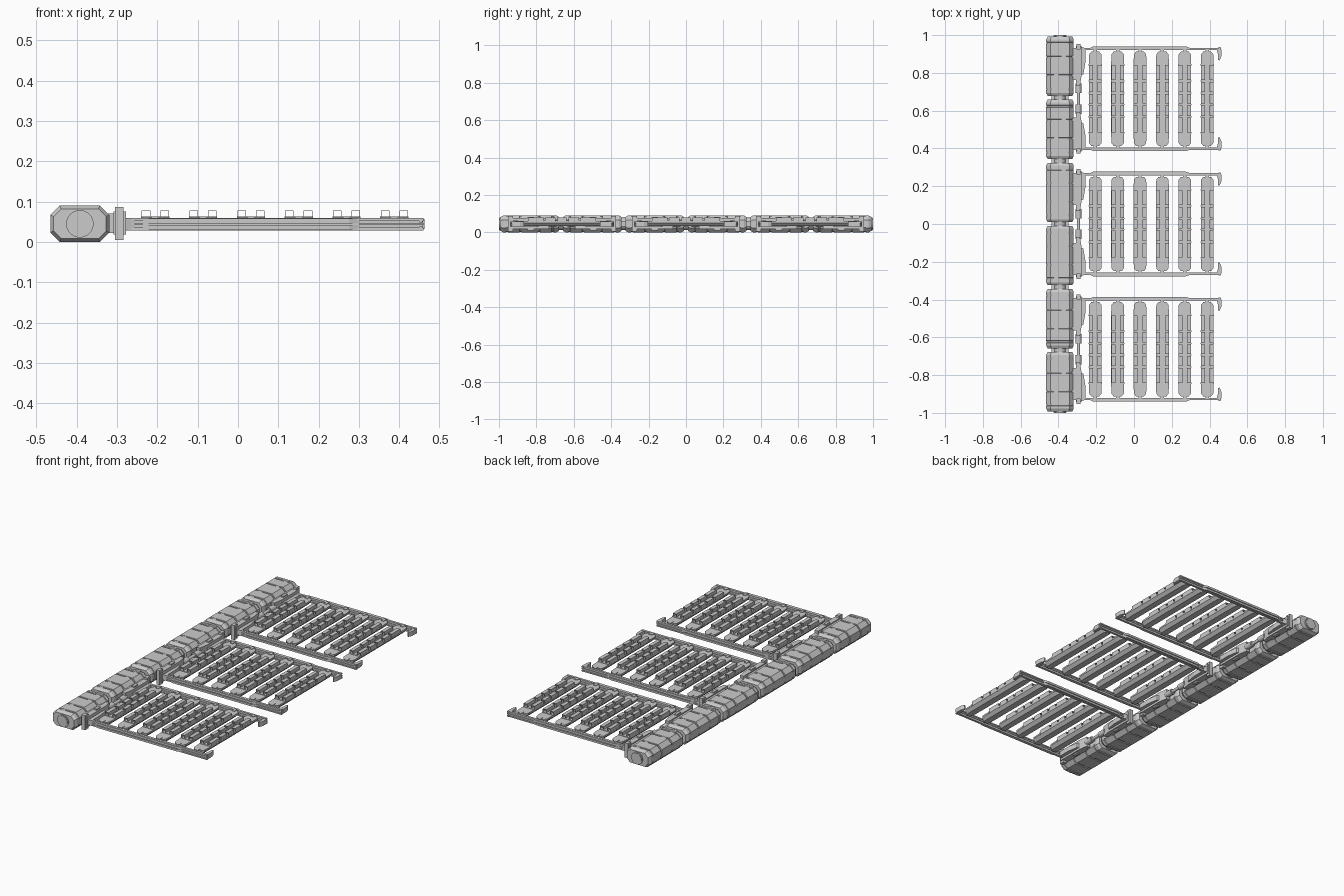
import bpy, bmesh, math
from mathutils import Matrix, Vector

if "Cube" in bpy.data.objects:
    bpy.data.objects.remove(bpy.data.objects["Cube"])


def box(bm, x0, x1, y0, y1, z0, z1):
    m = Matrix.Translation(((x0 + x1) / 2, (y0 + y1) / 2, (z0 + z1) / 2)) @ Matrix.Diagonal(
        (abs(x1 - x0), abs(y1 - y0), abs(z1 - z0), 1))
    bmesh.ops.create_cube(bm, size=1, matrix=m)


def loft(bm, rings):
    vs = [[bm.verts.new(p) for p in r] for r in rings]
    n = len(vs[0])
    for a, b in zip(vs, vs[1:]):
        for i in range(n):
            bm.faces.new((a[i], a[(i + 1) % n], b[(i + 1) % n], b[i]))
    bm.faces.new(vs[0])
    bm.faces.new(vs[-1])


def prism_z(bm, pts, z0, z1):
    loft(bm, [[(x, y, z) for x, y in pts] for z in (z0, z1)])


def cyl_y(bm, x, y0, y1, z, r, seg=24):
    m = Matrix.Translation((x, (y0 + y1) / 2, z)) @ Matrix.Rotation(math.pi / 2, 4, 'X')
    bmesh.ops.create_cone(bm, cap_ends=True, segments=seg, radius1=r, radius2=r, depth=abs(y1 - y0), matrix=m)


def finish(bm, name, smooth=False):
    bmesh.ops.recalc_face_normals(bm, faces=bm.faces)
    me = bpy.data.meshes.new(name)
    bm.to_mesh(me)
    bm.free()
    ob = bpy.data.objects.new(name, me)
    bpy.context.collection.objects.link(ob)
    if smooth:
        bpy.context.view_layer.objects.active = ob
        ob.select_set(True)
        bpy.ops.object.shade_smooth_by_angle()
        ob.select_set(False)
    return ob


SX, SZ = -0.392, 0.045          # spine axis


def octagon(y, d):
    # chamfered spine section, shrunk by d
    w, h, c = 0.073 - d, 0.045 - d, 0.023 - d * 0.5
    p = [(w, h - c), (w - c, h), (c - w, h), (-w, h - c)]
    p += [(-x, -z) for x, z in p]
    return [(SX + x, y, SZ + z) for x, z in p]


# spine: six banded armour segments
half = [(0.157, 0.008), (0.142, 0.0), (0.128, 0.0), (0.127, 0.004), (0.118, 0.004), (0.117, 0.0),
        (0.054, 0.0), (0.053, 0.005), (0.045, 0.005), (0.044, 0.0)]
stations = [(-t, d) for t, d in half] + [(t, d) for t, d in reversed(half)]
for k in range(6):
    cy = -0.835 + k * 0.334
    bm = bmesh.new()
    loft(bm, [octagon(cy + t, d) for t, d in stations])
    # clips over the bands, along both upper and lower edges
    for s in (-1, 1):
        for t in (0.049, 0.122):
            for u in (-1, 1):
                x = SX + s * 0.0635
                box(bm, x - 0.009, x + 0.009, cy + u * t - 0.008, cy + u * t + 0.008, 0.03, 0.06)
                z = SZ + u * 0.04
                box(bm, SX + s * 0.02 - 0.012, SX + s * 0.02 + 0.012,
                    cy + s * t - 0.005, cy + s * t + 0.005, z - 0.004, z + 0.004)
    finish(bm, "spine_segment")

# round couplings between segments and end caps
bm = bmesh.new()
for k in range(-2, 3):
    cyl_y(bm, SX, k * 0.334 - 0.015, k * 0.334 + 0.015, SZ, 0.033)
    for s in (-1, 1):
        box(bm, SX + s * 0.022, SX + s * 0.045, k * 0.334 - 0.013, k * 0.334 + 0.013, 0.03, 0.06)
finish(bm, "spine_couplings", True)
for s in (-1, 1):
    bm = bmesh.new()
    cyl_y(bm, SX, s * 0.985, s * 0.998, SZ, 0.034, 32)
    cyl_y(bm, SX, s * 0.985, s * 1.0, SZ, 0.029, 32)
    finish(bm, "spine_end_cap", True)


def rail(cy, s):
    Y = lambda o: cy + s * o
    bm = bmesh.new()
    # channel: web with lips and centre rib
    box(bm, -0.285, 0.458, Y(0.260), Y(0.266), 0.03, 0.059)
    for z0, z1 in ((0.029, 0.036), (0.042, 0.047), (0.052, 0.059)):
        box(bm, -0.285, 0.46, Y(0.257), Y(0.270), z0, z1)
    # outward reinforcement with tapered ends
    pts = [(-0.235, Y(0.268)), (-0.215, Y(0.277)), (0.275, Y(0.277)), (0.30, Y(0.268))]
    for z0, z1 in ((0.031, 0.042), (0.046, 0.058)):
        prism_z(bm, pts, z0, z1)
    # inward hook on the tip
    prism_z(bm, [(0.436, Y(0.262)), (0.462, Y(0.262)), (0.462, Y(0.225)), (0.453, Y(0.203)),
                 (0.446, Y(0.205)), (0.443, Y(0.245))], 0.032, 0.057)
    for z in (0.034, 0.053):
        cyl_y(bm, 0.453, Y(0.262), Y(0.273), z, 0.005, 12)
    finish(bm, "side_rail")


def hinge(cy, s):
    Y = lambda o: cy + s * o
    bm = bmesh.new()
    # beam along the spine
    prism_z(bm, [(-0.308, Y(0.07)), (-0.308, Y(0.28)), (-0.278, Y(0.28)), (-0.278, Y(0.12)),
                 (-0.286, Y(0.07))], 0.018, 0.076)
    # tall clamps
    box(bm, -0.305, -0.284, Y(0.262), Y(0.290), 0.005, 0.087)
    box(bm, -0.303, -0.286, Y(0.15), Y(0.185), 0.010, 0.083)
    # mount into the spine and foot of the rail
    box(bm, -0.328, -0.305, Y(0.10), Y(0.27), 0.022, 0.070)
    prism_z(bm, [(-0.28, Y(0.275)), (-0.258, Y(0.268)), (-0.258, Y(0.19)), (-0.268, Y(0.13)),
                 (-0.28, Y(0.125))], 0.03, 0.058)
    cyl_y(bm, -0.294, Y(0.03), Y(0.08), 0.047, 0.016, 16)
    finish(bm, "hinge_bracket")


def slat(cx, cy):
    # shallow hull with tapered ends
    bm = bmesh.new()

    def ring(o, k):
        prof = [(-0.034, 0.060), (-0.034, 0.051), (-0.018, 0.034), (0.018, 0.034), (0.034, 0.051), (0.034, 0.060)]
        return [(cx + x * k, cy + o, z) for x, z in prof]
    loft(bm, [ring(o, k) for o, k in ((-0.25, 0.6), (-0.235, 0.95), (-0.2, 1), (0.2, 1), (0.235, 0.95), (0.25, 0.6))])
    # end pins into the rails
    for s in (-1, 1):
        box(bm, cx - 0.009, cx + 0.009, cy + s * 0.235, cy + s * 0.262, 0.04, 0.063)
    # cross bands
    for o in (-0.18, -0.095, -0.03, 0.03, 0.095, 0.18):
        box(bm, cx - 0.035, cx + 0.035, cy + o - 0.003, cy + o + 0.003, 0.05, 0.0625)
    finish(bm, "slat_body")
    # thin raised fins and cover strips in broken runs
    bm = bmesh.new()
    for a, b in ((-0.178, -0.1), (-0.09, -0.035), (-0.025, 0.025), (0.035, 0.09), (0.1, 0.178)):
        for x in (-0.033, -0.013, 0.013, 0.033):
            box(bm, cx + x - 0.0006, cx + x + 0.0006, cy + a, cy + b, 0.059, 0.078)
        for s in (-1, 1):
            box(bm, cx + s * 0.013, cx + s * 0.033, cy + a, cy + b, 0.0768, 0.078)
    finish(bm, "slat_fins")


# three panels of six slats
for cy in (-0.663, 0.0, 0.663):
    for s in (-1, 1):
        rail(cy, s)
        hinge(cy, s)
    bm = bmesh.new()
    cyl_y(bm, -0.294, cy - 0.08, cy + 0.08, 0.047, 0.009, 16)
    finish(bm, "hinge_rod", True)
    for i in range(6):
        slat(-0.205 + i * 0.1185, cy)
